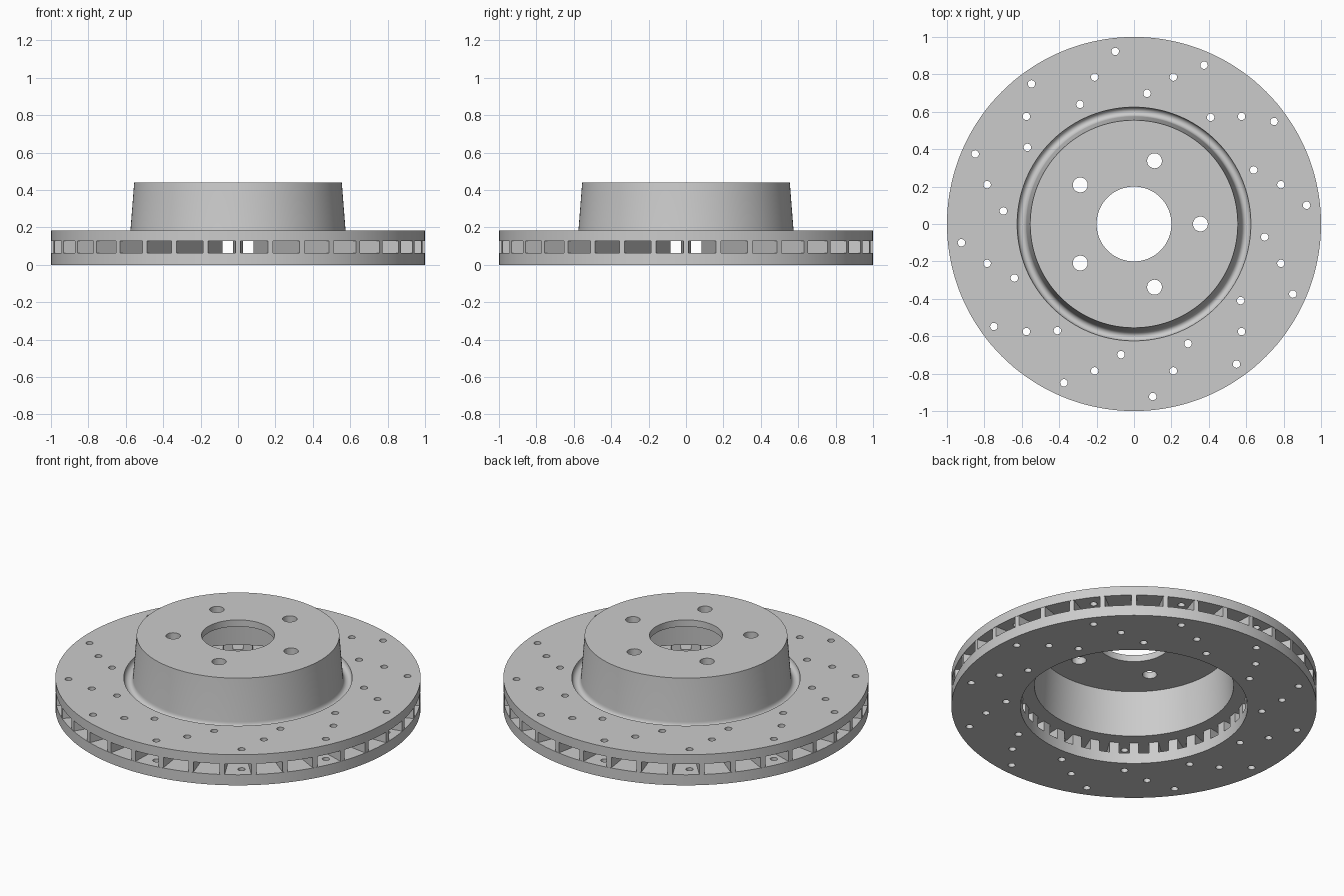
import bpy, bmesh, math
from mathutils import Matrix, Vector

if "Cube" in bpy.data.objects:
    bpy.data.objects.remove(bpy.data.objects["Cube"])

SEGMENTS = 144
Z_LOW, Z_HIGH, Z_FACE, Z_TOP = 0.064, 0.128, 0.185, 0.44

steel = bpy.data.materials.new("grey_steel")
steel.use_nodes = True
COLOUR = (0.6, 0.6, 0.6, 1)
steel.diffuse_color = COLOUR
steel.node_tree.nodes["Principled BSDF"].inputs["Base Color"].default_value = COLOUR


def make_object(name, bm):
    bmesh.ops.recalc_face_normals(bm, faces=bm.faces)
    mesh = bpy.data.meshes.new(name)
    bm.to_mesh(mesh)
    bm.free()
    mesh.materials.append(steel)
    obj = bpy.data.objects.new(name, mesh)
    bpy.context.collection.objects.link(obj)
    return obj


def lathe(name, profile):
    """Spin a closed (radius, height) outline around the z axis."""
    bm = bmesh.new()
    rings = []
    for i in range(SEGMENTS):
        a = math.tau * i / SEGMENTS
        rings.append([bm.verts.new((r * math.cos(a), r * math.sin(a), z)) for r, z in profile])
    n = len(profile)
    for i in range(SEGMENTS):
        here, there = rings[i], rings[(i + 1) % SEGMENTS]
        for j in range(n):
            k = (j + 1) % n
            bm.faces.new((here[j], there[j], there[k], here[k]))
    return make_object(name, bm)


def drill(obj, name, circles):
    """Cut vertical holes; circles are (ring radius, start degrees, count, hole radius)."""
    bm = bmesh.new()
    for ring, start, count, hole in circles:
        for i in range(count):
            a = math.radians(start) + math.tau * i / count
            spot = Vector((ring * math.cos(a), ring * math.sin(a), 0.2))
            bmesh.ops.create_cone(bm, cap_ends=True, segments=20, radius1=hole, radius2=hole,
                                  depth=0.8, matrix=Matrix.Translation(spot))
    cutter = make_object(name, bm)
    cutter.hide_render = True
    mod = obj.modifiers.new("holes", 'BOOLEAN')
    mod.operation = 'DIFFERENCE'
    mod.solver = 'EXACT'
    mod.object = cutter
    bpy.context.view_layer.objects.active = obj
    bpy.ops.object.modifier_apply(modifier=mod.name)
    bpy.data.objects.remove(cutter)


def smooth(obj):
    bpy.ops.object.select_all(action='DESELECT')
    obj.select_set(True)
    bpy.context.view_layer.objects.active = obj
    bpy.ops.object.shade_smooth_by_angle(angle=math.radians(30))


# Three staggered rings of vent holes, and the wheel bolt holes
vents = [(0.928, 6.2, 12, 0.02), (0.813, 15, 12, 0.02), (0.702, 24.3, 12, 0.02)]
bolts = [(0.355, 0, 5, 0.04)]

# Upper friction plate with relief groove and raised hat
groove = [(0.6 + 0.025 * math.cos(t), Z_FACE - 0.03 * math.sin(t))
          for t in (math.pi * i / 10 for i in range(11))]
outline = [(1, Z_HIGH), (1, Z_FACE)] + groove + [
    (0.555, Z_TOP), (0.2, Z_TOP), (0.2, 0.4), (0.53, 0.4), (0.545, Z_HIGH)]
upper = lathe("upper_plate_and_hat", outline)
drill(upper, "upper_drill", vents + bolts)

# Lower friction plate
lower = lathe("lower_plate", [(0.622, 0), (1, 0), (1, Z_LOW), (0.622, Z_LOW)])
drill(lower, "lower_drill", vents)

# Radial cooling vanes, wider toward the hub
bm = bmesh.new()
for i in range(36):
    turn = Matrix.Rotation(math.tau * i / 36, 3, 'Z')
    corners = [(0.622, -0.026), (0.998, -0.014), (0.998, 0.014), (0.622, 0.026)]
    low = [bm.verts.new(turn @ Vector((x, y, Z_LOW))) for x, y in corners]
    high = [bm.verts.new(turn @ Vector((x, y, Z_HIGH))) for x, y in corners]
    bm.faces.new(low)
    bm.faces.new(high)
    for j in range(4):
        k = (j + 1) % 4
        bm.faces.new((low[j], low[k], high[k], high[j]))
make_object("cooling_vanes", bm)

for part in (upper, lower):
    smooth(part)
